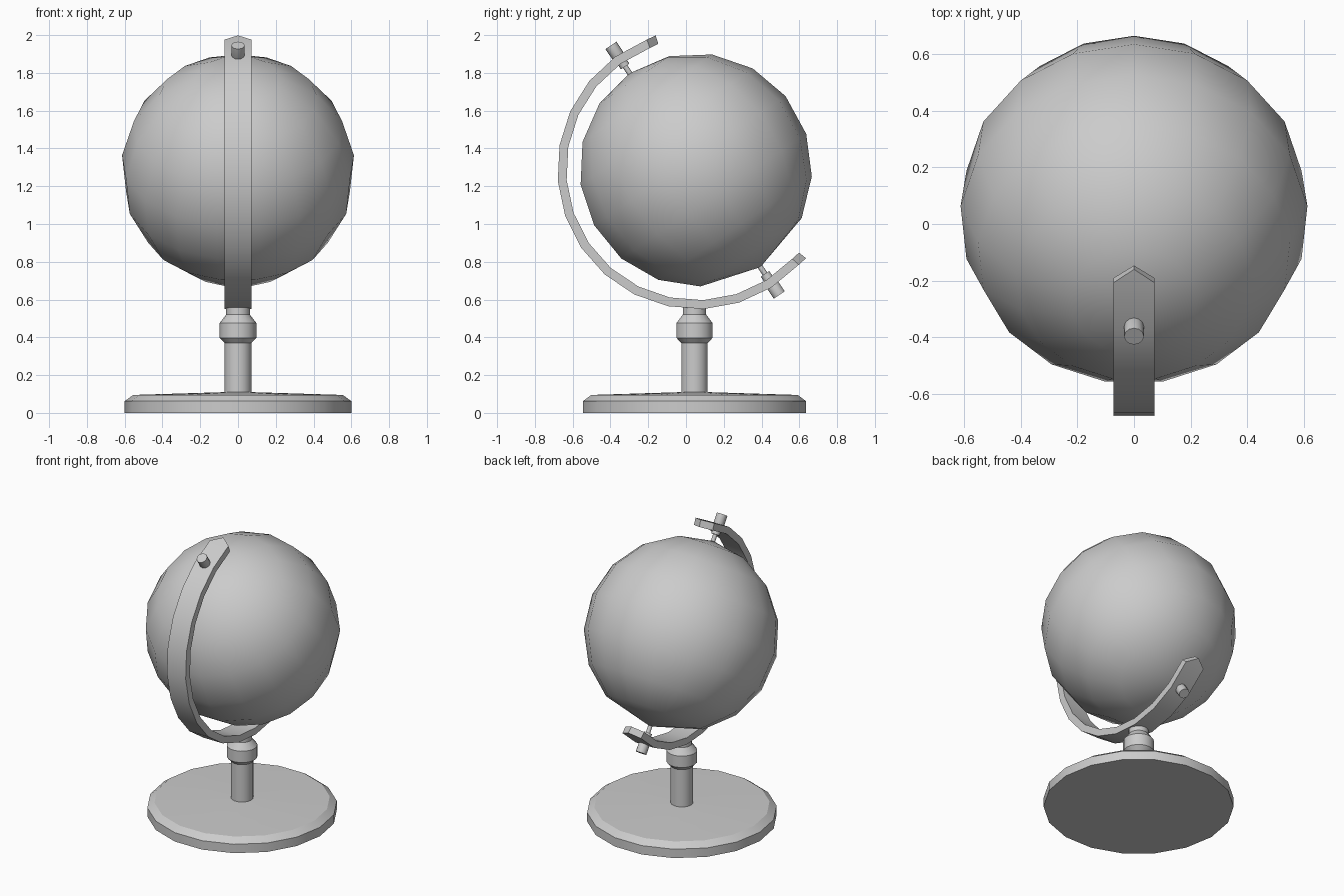
import bpy, bmesh
from math import sin, cos, pi, radians
from mathutils import Matrix

if "Cube" in bpy.data.objects:
    bpy.data.objects.remove(bpy.data.objects["Cube"])

TILT = radians(34)
CENTRE = (0, 0.048, 1.285)
GLOBE_R = 0.619


def finish(bm, name, angle=32):
    bmesh.ops.remove_doubles(bm, verts=bm.verts, dist=1e-5)
    bmesh.ops.recalc_face_normals(bm, faces=bm.faces)
    me = bpy.data.meshes.new(name)
    bm.to_mesh(me)
    bm.free()
    ob = bpy.data.objects.new(name, me)
    bpy.context.collection.objects.link(ob)
    bpy.ops.object.select_all(action='DESELECT')
    ob.select_set(True)
    bpy.context.view_layer.objects.active = ob
    bpy.ops.object.shade_smooth_by_angle(angle=radians(angle))
    return ob


def lathe(name, profile, sides, matrix, start=0.0, angle=32):
    """Revolve (radius, height) points around local z; ends lie on the axis."""
    bm = bmesh.new()
    rings = []
    for r, z in profile:
        if r < 1e-6:
            rings.append([bm.verts.new((0, 0, z))] * sides)
        else:
            rings.append([bm.verts.new((r * cos(start + 2 * pi * i / sides),
                                        r * sin(start + 2 * pi * i / sides), z))
                          for i in range(sides)])
    for a, b in zip(rings, rings[1:]):
        for i in range(sides):
            j = (i + 1) % sides
            quad = list(dict.fromkeys([a[i], a[j], b[j], b[i]]))
            bm.faces.new(quad)
    bm.transform(matrix)
    return finish(bm, name, angle)


# Base and stand
foot = Matrix.Translation((0, 0.045, 0))
lathe("base", [(0, 0), (0.6, 0), (0.6, 0.062), (0.555, 0.095), (0.07, 0.11), (0, 0.11)],
      18, foot)
lathe("stand_post", [(0, 0.09), (0.071, 0.09), (0.071, 0.37), (0.097, 0.397),
                     (0.097, 0.476), (0.063, 0.52), (0.063, 0.57), (0, 0.57)], 18, foot)

# Globe, tilted on its axis
tilted = Matrix.Translation(CENTRE) @ Matrix.Rotation(TILT, 4, 'X')
steps = [2 * pi / 17 * k for k in range(8)] + [pi]
lathe("globe_ball", [(GLOBE_R * sin(t), GLOBE_R * cos(t)) for t in steps],
      17, tilted, start=pi / 2, angle=60)

# Axis pins with collars and end knobs, at both poles
for side, flip in (("top", 0), ("bottom", pi)):
    lathe(side + "_axis_pin",
          [(0, 0.59), (0.014, 0.59), (0.014, 0.662), (0.027, 0.662), (0.027, 0.71),
           (0.035, 0.735), (0.035, 0.797), (0, 0.797)],
          12, tilted @ Matrix.Rotation(flip, 4, 'X'))

# Curved support arm with pointed ends
bm = bmesh.new()
HALF, OUTER, INNER = 0.072, 0.738, 0.691
first, last, count = 111, 317, 14
angles = [first - 4] + [first + (last - first) * i / count for i in range(count + 1)] + [last + 4]
sections = []
for i, deg in enumerate(angles):
    t = radians(deg)
    tip = i in (0, len(angles) - 1)
    widths = (0,) if tip else (-HALF, HALF)
    grow = 0.006 if tip else 0
    sections.append([[bm.verts.new((x, 0.057 + (r + grow) * cos(t), 1.287 + (r + grow) * sin(t)))
                      for x in widths] for r in (OUTER, INNER)])
for a, b in zip(sections, sections[1:]):
    for s in (0, 1):
        # outer and inner surfaces (triangles at the tips)
        bm.faces.new(a[s] + b[s][::-1])
        # side walls
        bm.faces.new((a[0][-s], b[0][-s], b[1][-s], a[1][-s]))if len(a[0]) == len(b[0]) else \
            bm.faces.new((a[0][s % len(a[0])], b[0][s % len(b[0])],
                          b[1][s % len(b[1])], a[1][s % len(a[1])]))
finish(bm, "support_arm")
